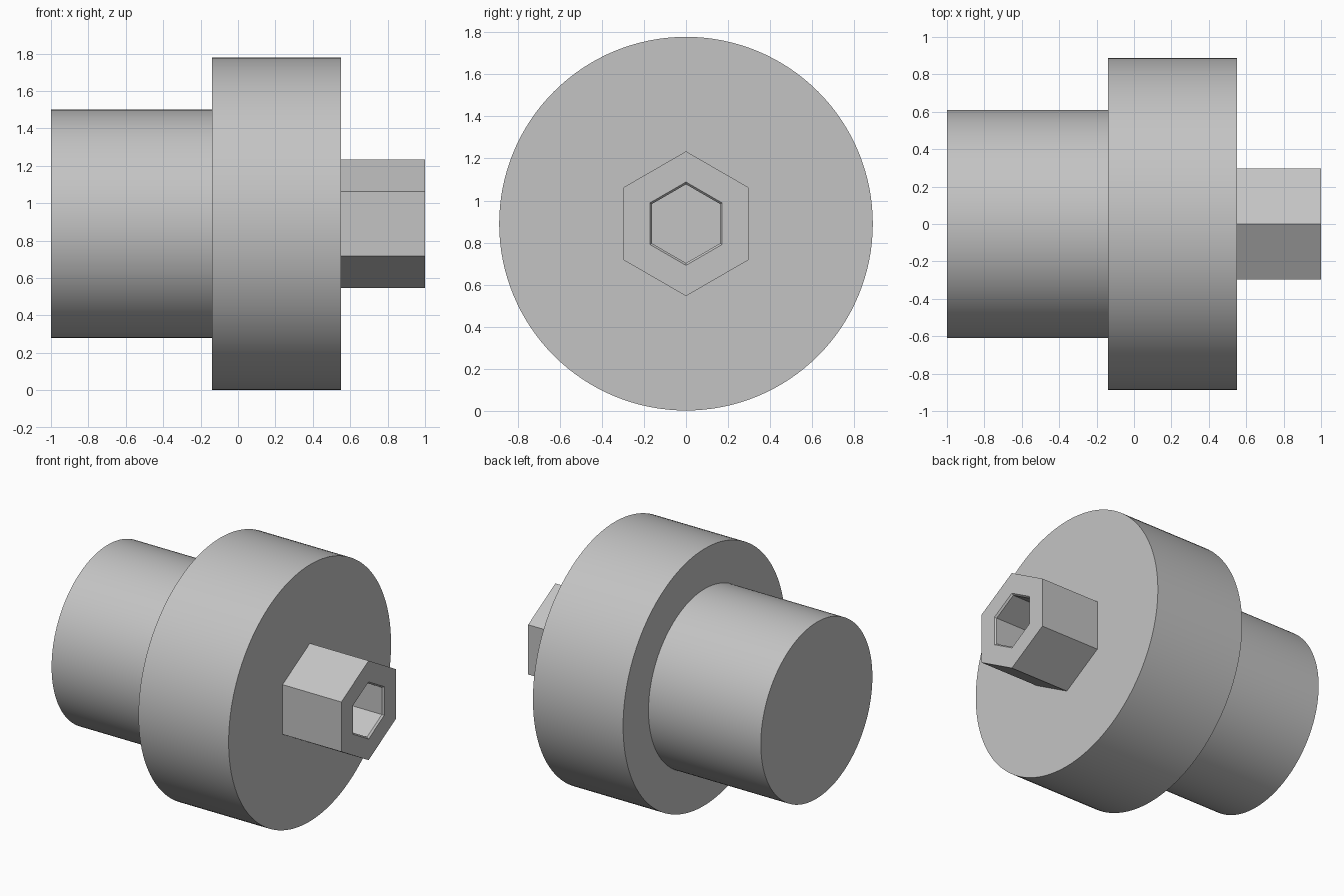
import bpy, bmesh
from math import sin, cos, tau, radians

cube = bpy.data.objects.get("Cube")
if cube:
    bpy.data.objects.remove(cube, do_unlink=True)

AXIS_Z = 0.89

grey = bpy.data.materials.new("plain_grey")
grey.use_nodes = True
colour = (0.55, 0.55, 0.55, 1)
grey.diffuse_color = colour
grey.node_tree.nodes["Principled BSDF"].inputs["Base Color"].default_value = colour


def loft(name, profile, sides):
    """Skin a closed solid through (x, radius) rings around the long axis."""
    bm = bmesh.new()
    rings = []
    for x, r in profile:
        angles = [tau * i / sides for i in range(sides)]
        rings.append([bm.verts.new((x, r * sin(a), AXIS_Z + r * cos(a))) for a in angles])
    for a, b in zip(rings, rings[1:]):
        for i in range(sides):
            j = (i + 1) % sides
            bm.faces.new((a[i], a[j], b[j], b[i]))
    bm.faces.new(rings[0])
    bm.faces.new(rings[-1])
    bmesh.ops.recalc_face_normals(bm, faces=bm.faces)
    mesh = bpy.data.meshes.new(name)
    bm.to_mesh(mesh)
    bm.free()
    mesh.materials.append(grey)
    obj = bpy.data.objects.new(name, mesh)
    bpy.context.collection.objects.link(obj)
    return obj


# Round barrel stepping up to the wide flange
body = loft("barrel_and_flange",
            [(-1, 0.61), (-0.14, 0.61), (-0.14, 0.888), (0.55, 0.888)], 128)
bpy.ops.object.select_all(action='DESELECT')
body.select_set(True)
bpy.context.view_layer.objects.active = body
bpy.ops.object.shade_smooth_by_angle(angle=radians(30))

# Hexagonal stub with a chamfered hexagonal socket sunk into its end
loft("hex_stub",
     [(0.54, 0.344), (1, 0.344), (1, 0.198), (0.988, 0.187), (0.58, 0.187)], 6)
